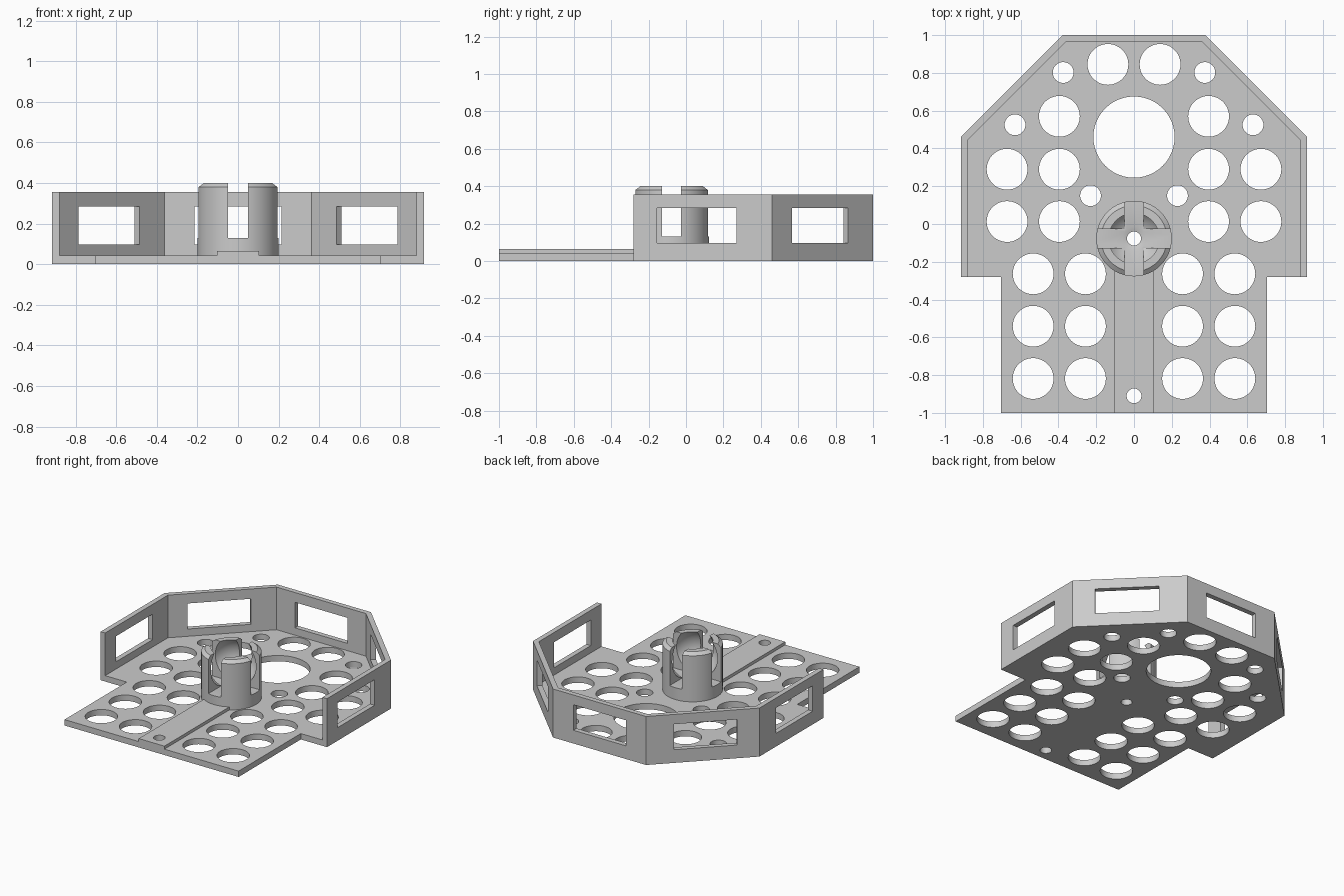
import bpy, bmesh, math
from mathutils import Matrix, Vector

if "Cube" in bpy.data.objects:
    bpy.data.objects.remove(bpy.data.objects["Cube"], do_unlink=True)

FLOOR, WALL_TOP, THICK = 0.043, 0.355, 0.037
POST_Y = -0.077

grey = bpy.data.materials.new("plain grey")
grey.use_nodes = True
grey.diffuse_color = (0.6, 0.6, 0.6, 1)
grey.node_tree.nodes["Principled BSDF"].inputs["Base Color"].default_value = (0.6, 0.6, 0.6, 1)


def to_object(name, bm):
    bmesh.ops.recalc_face_normals(bm, faces=bm.faces[:])
    mesh = bpy.data.meshes.new(name)
    bm.to_mesh(mesh)
    bm.free()
    mesh.materials.append(grey)
    obj = bpy.data.objects.new(name, mesh)
    bpy.context.collection.objects.link(obj)
    return obj


def prism(name, outline, z0, z1):
    bm = bmesh.new()
    face = bm.faces.new([bm.verts.new((x, y, z0)) for x, y in outline])
    new = bmesh.ops.extrude_face_region(bm, geom=[face])["geom"]
    bmesh.ops.translate(bm, vec=(0, 0, z1 - z0),
                        verts=[v for v in new if isinstance(v, bmesh.types.BMVert)])
    return to_object(name, bm)


def add_box(bm, centre, size, turn=0):
    m = (Matrix.Translation(centre) @ Matrix.Rotation(turn, 4, "Z")
         @ Matrix.Diagonal((*size, 1)))
    bmesh.ops.create_cube(bm, size=1, matrix=m)


def add_hole(bm, x, y, r):
    bmesh.ops.create_cone(bm, cap_ends=True, segments=48, radius1=r, radius2=r,
                          depth=1, matrix=Matrix.Translation((x, y, 0)))


def cut(obj, *cutters):
    bpy.ops.object.select_all(action="DESELECT")
    bpy.context.view_layer.objects.active = obj
    obj.select_set(True)
    for c in cutters:
        c.hide_render = True
        mod = obj.modifiers.new("cut", "BOOLEAN")
        mod.operation, mod.solver, mod.object = "DIFFERENCE", "EXACT", c
        bpy.ops.object.modifier_apply(modifier=mod.name)
    bpy.ops.object.shade_smooth_by_angle(angle=math.radians(30))


def mirrored(points):
    return points + [(-x, y) for x, y in reversed(points)]


# Outer and inner lines of the wall, right half from front to back
outer = [(0.917, -0.28), (0.917, 0.46), (0.377, 1.0)]
inner = [(0.917 - THICK, -0.28), (0.917 - THICK, 0.445), (0.362, 1.0 - THICK)]

# Floor and raised strip
base_plate = prism("base_plate", mirrored([(0.705, -1.0), (0.705, -0.28)] + inner), 0, FLOOR)
raised_strip = prism("raised_strip", mirrored([(0.104, -1.0), (0.104, -0.2)]), FLOOR, 0.065)

# Round holes
bm = bmesh.new()
add_hole(bm, 0, 0.46, 0.215)
add_hole(bm, 0, -0.91, 0.039)
add_hole(bm, 0, POST_Y, 0.037)
large = [(0.138, 0.845), (0.395, 0.57)]
large += [(x, y) for x in (0.395, 0.672) for y in (0.29, 0.013)]
large += [(x, y) for x in (0.257, 0.534) for y in (-0.264, -0.541, -0.818)]
small = [(0.375, 0.802), (0.63, 0.525), (0.23, 0.15)]
for side in (-1, 1):
    for x, y in large:
        add_hole(bm, side * x, y, 0.108)
    for x, y in small:
        add_hole(bm, side * x, y, 0.055)
holes = to_object("hole_cutter", bm)
cut(base_plate, holes)
cut(raised_strip, holes)

# Perimeter wall with five rectangular windows
wall = prism("perimeter_wall", mirrored(outer) + list(reversed(mirrored(inner))), 0, WALL_TOP)
bm = bmesh.new()
window = (0.2, 0.426, 0.187)
add_box(bm, (0, 0.98, 0.19), window, math.pi / 2)
for side in (-1, 1):
    add_box(bm, (side * 0.9, 0.057, 0.19), window)
    add_box(bm, (side * 0.65, 0.706, 0.19), window, side * math.pi / 4)
windows = to_object("window_cutter", bm)
cut(wall, windows)

# Socket post: chamfered cylinder
bm = bmesh.new()
rim = [(0.2, FLOOR), (0.2, 0.38), (0.175, 0.4)]
rings = []
for r, z in rim:
    rings.append([bm.verts.new((r * math.cos(a), POST_Y + r * math.sin(a), z))
                  for a in (i * math.tau / 64 for i in range(64))])
for low, high in zip(rings, rings[1:]):
    for i in range(64):
        j = (i + 1) % 64
        bm.faces.new((low[i], low[j], high[j], high[i]))
bm.faces.new(rings[0])
bm.faces.new(rings[-1])
socket_post = to_object("socket_post", bm)

# Ball seat and crossed slots
bm = bmesh.new()
bmesh.ops.create_uvsphere(bm, u_segments=48, v_segments=24, radius=0.173,
                          matrix=Matrix.Translation((0, POST_Y, 0.291)))
ball = to_object("ball_cutter", bm)
slots = []
for turn in (0, math.pi / 2):
    bm = bmesh.new()
    add_box(bm, Vector((0, POST_Y, 0.33)), (0.6, 0.1, 0.4), turn)
    slots.append(to_object("slot_cutter", bm))
bm = bmesh.new()
add_hole(bm, 0, POST_Y, 0.037)
bore = to_object("bore_cutter", bm)
cut(socket_post, ball, *slots, bore)

# Remove the cutters
for c in [holes, windows, ball, bore] + slots:
    bpy.data.objects.remove(c, do_unlink=True)
